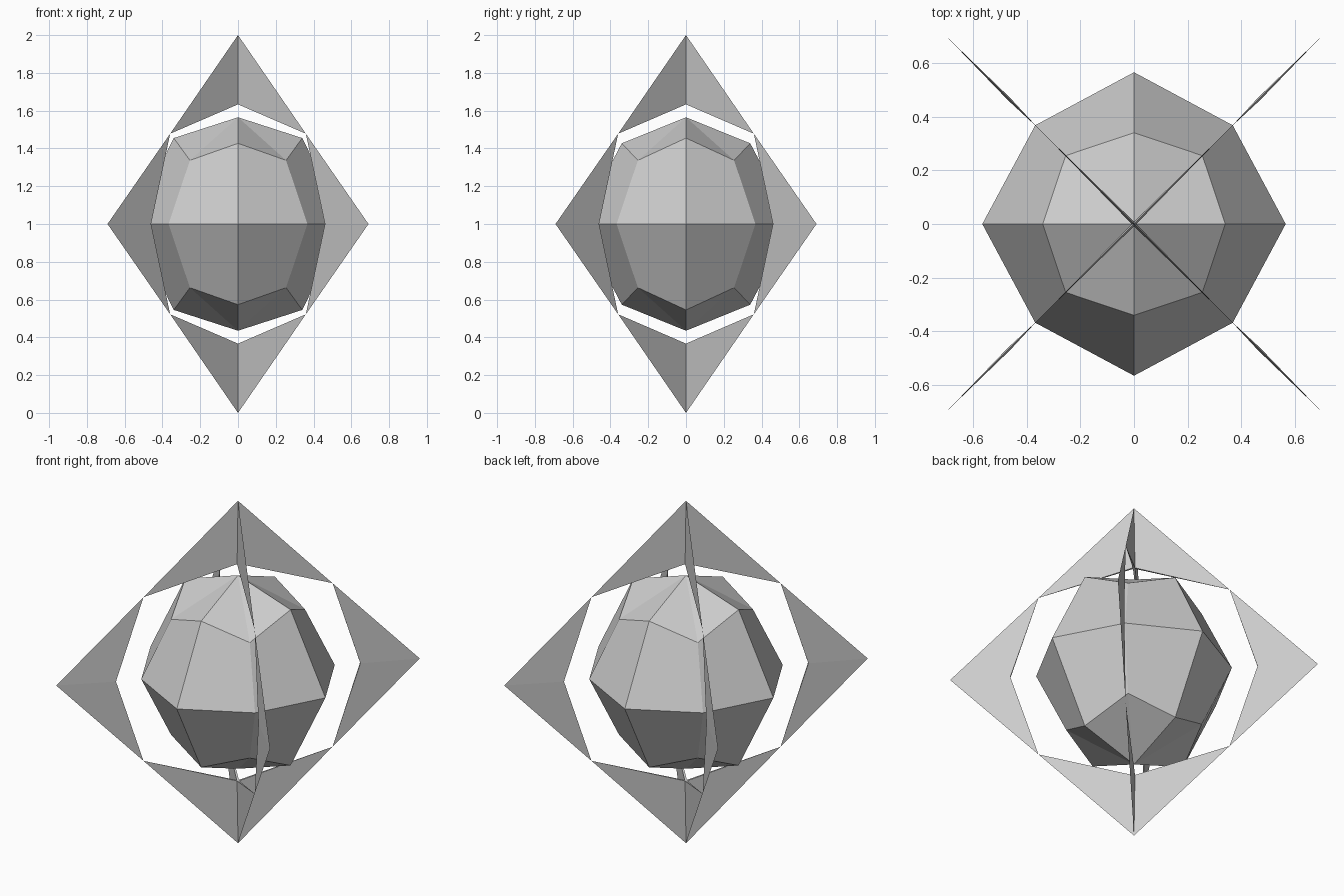
import bpy, bmesh, math
from mathutils import Vector, Matrix

if "Cube" in bpy.data.objects:
    bpy.data.objects.remove(bpy.data.objects["Cube"])

grey = bpy.data.materials.new("stone grey")
grey.diffuse_color = (0.6, 0.6, 0.6, 1)
grey.use_nodes = True
grey.node_tree.nodes["Principled BSDF"].inputs["Base Color"].default_value = grey.diffuse_color


def finish(name, bm):
    bmesh.ops.recalc_face_normals(bm, faces=bm.faces[:])
    mesh = bpy.data.meshes.new(name)
    bm.to_mesh(mesh)
    bm.free()
    mesh.materials.append(grey)
    obj = bpy.data.objects.new(name, mesh)
    bpy.context.collection.objects.link(obj)
    return obj


# Faceted core: an equator ring, a smaller ring above and below, and two poles
def ring(bm, r_axis, r_diag, z_x, z_y, z_diag):
    verts = []
    for i in range(8):
        a = i * math.pi / 4
        r = r_diag if i % 2 else r_axis
        z = z_diag if i % 2 else (z_y if i % 4 else z_x)
        verts.append(bm.verts.new((r * math.cos(a), r * math.sin(a), 1 + z)))
    return verts


bm = bmesh.new()
equator = ring(bm, 0.565, 0.52, 0, 0, 0)
for s in (1, -1):
    cap = ring(bm, 0.34, 0.36, 0.455 * s, 0.427 * s, 0.337 * s)
    pole = bm.verts.new((0, 0, 1 + 0.565 * s))
    for i in range(8):
        j = (i + 1) % 8
        bm.faces.new((equator[i], equator[j], cap[j], cap[i]))
        bm.faces.new((cap[i], cap[j], pole))
finish("core", bm)


# Thin blade: sharp at the tip and both wings, slightly thick at the inner notch
def blade(name, tip, wing_a, wing_b, notch, angle):
    bm = bmesh.new()
    t = 0.006
    v = [bm.verts.new(p) for p in (
        (tip[0], 0, tip[1]), (wing_a[0], 0, wing_a[1]), (wing_b[0], 0, wing_b[1]),
        (notch[0], -t, notch[1]), (notch[0], t, notch[1]))]
    for f in ((0, 1, 3), (0, 3, 2), (0, 2, 4), (0, 4, 1), (1, 4, 3), (2, 3, 4)):
        bm.faces.new([v[i] for i in f])
    bm.transform(Matrix.Rotation(angle, 4, 'Z'))
    finish(name, bm)


WING_R, WING_Z = 0.508, 0.478

# Side blades on the four diagonals
for k in range(4):
    blade("side_blade", (0.957 + 0.02, 1), (WING_R, 1 + WING_Z), (WING_R, 1 - WING_Z),
          (0.657, 1), math.radians(45 + 90 * k))

# Crossed blades above and below
for k in range(2):
    for s, name in ((1, "top_blade"), (-1, "bottom_blade")):
        blade(name, (0, 1 + s), (WING_R, 1 + s * WING_Z), (-WING_R, 1 + s * WING_Z),
              (0, 1 + s * 0.635), math.radians(45 + 90 * k))
